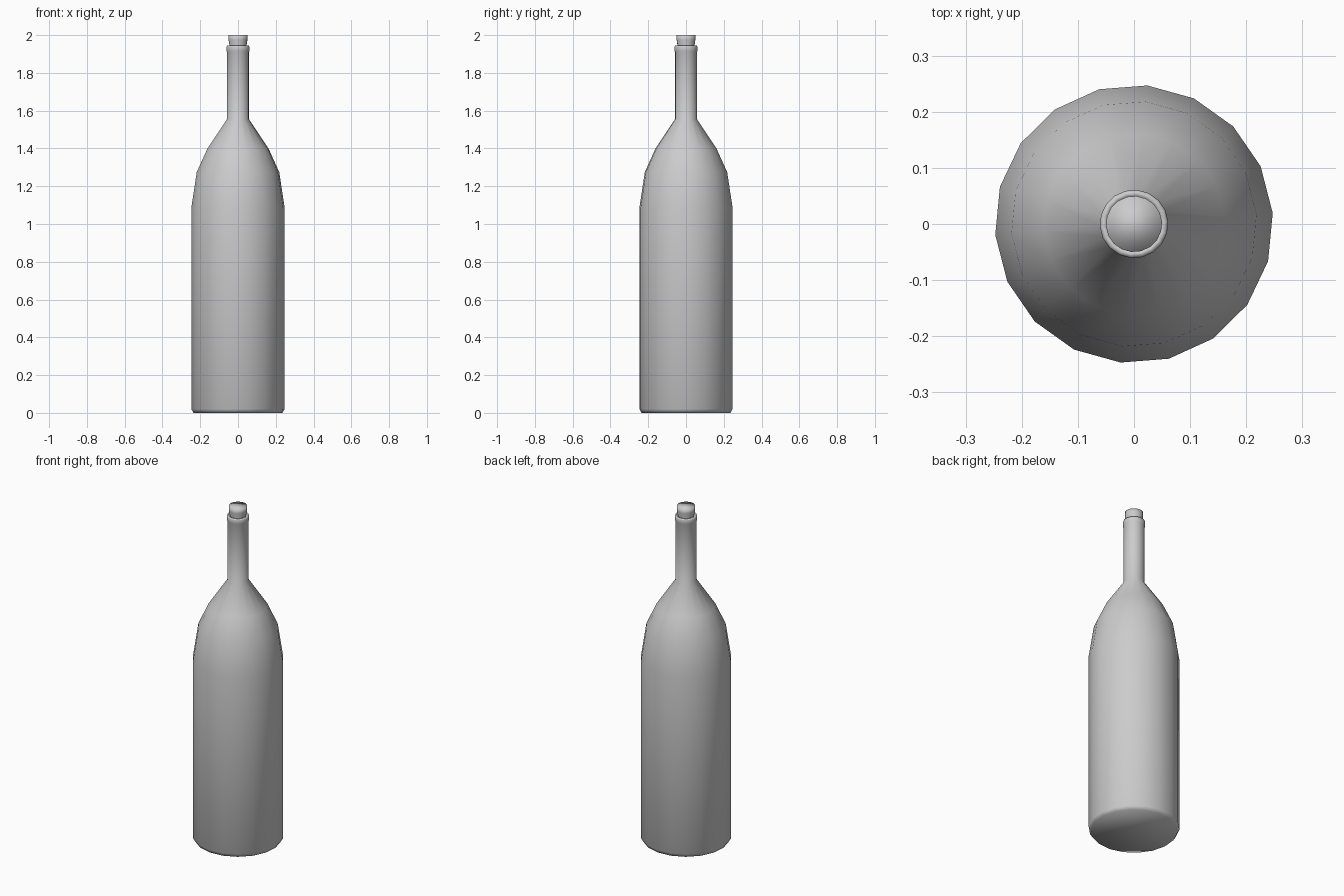
import bpy
import bmesh
from math import cos, sin, radians, tau

SIDES = 18
TURN = radians(4.5)

cube = bpy.data.objects.get("Cube")
if cube:
    bpy.data.objects.remove(cube, do_unlink=True)

# One plain grey for the whole model
grey = bpy.data.materials.new("plain grey")
grey.use_nodes = True
colour = (0.6, 0.6, 0.6, 1.0)
grey.diffuse_color = colour
grey.node_tree.nodes["Principled BSDF"].inputs["Base Color"].default_value = colour


def lathe(name, profile):
    """Turn a (radius, height) profile around z and cap both ends."""
    bm = bmesh.new()
    rings = []
    for r, z in profile:
        angles = [TURN + tau * i / SIDES for i in range(SIDES)]
        rings.append([bm.verts.new((r * cos(a), r * sin(a), z)) for a in angles])
    for low, high in zip(rings, rings[1:]):
        for i in range(SIDES):
            j = (i + 1) % SIDES
            bm.faces.new((low[i], low[j], high[j], high[i]))
    bm.faces.new(rings[0][::-1])
    bm.faces.new(rings[-1])
    for face in bm.faces:
        face.smooth = True
    mesh = bpy.data.meshes.new(name)
    bm.to_mesh(mesh)
    bm.free()
    mesh.materials.append(grey)
    obj = bpy.data.objects.new(name, mesh)
    bpy.context.collection.objects.link(obj)
    return obj


# Bottle: chamfered foot, straight wall, shoulder, neck, lip and throat
lathe("bottle", [
    (0.236, 0.0), (0.248, 0.02), (0.248, 1.085), (0.219, 1.275),
    (0.162, 1.40), (0.058, 1.555), (0.058, 1.91), (0.061, 1.917),
    (0.061, 1.938), (0.058, 1.945), (0.05, 1.945), (0.046, 1.90),
])

# Stopper: tapers down into the throat
lathe("cork", [(0.043, 1.89), (0.045, 1.945), (0.05, 1.975), (0.05, 2.0)])
